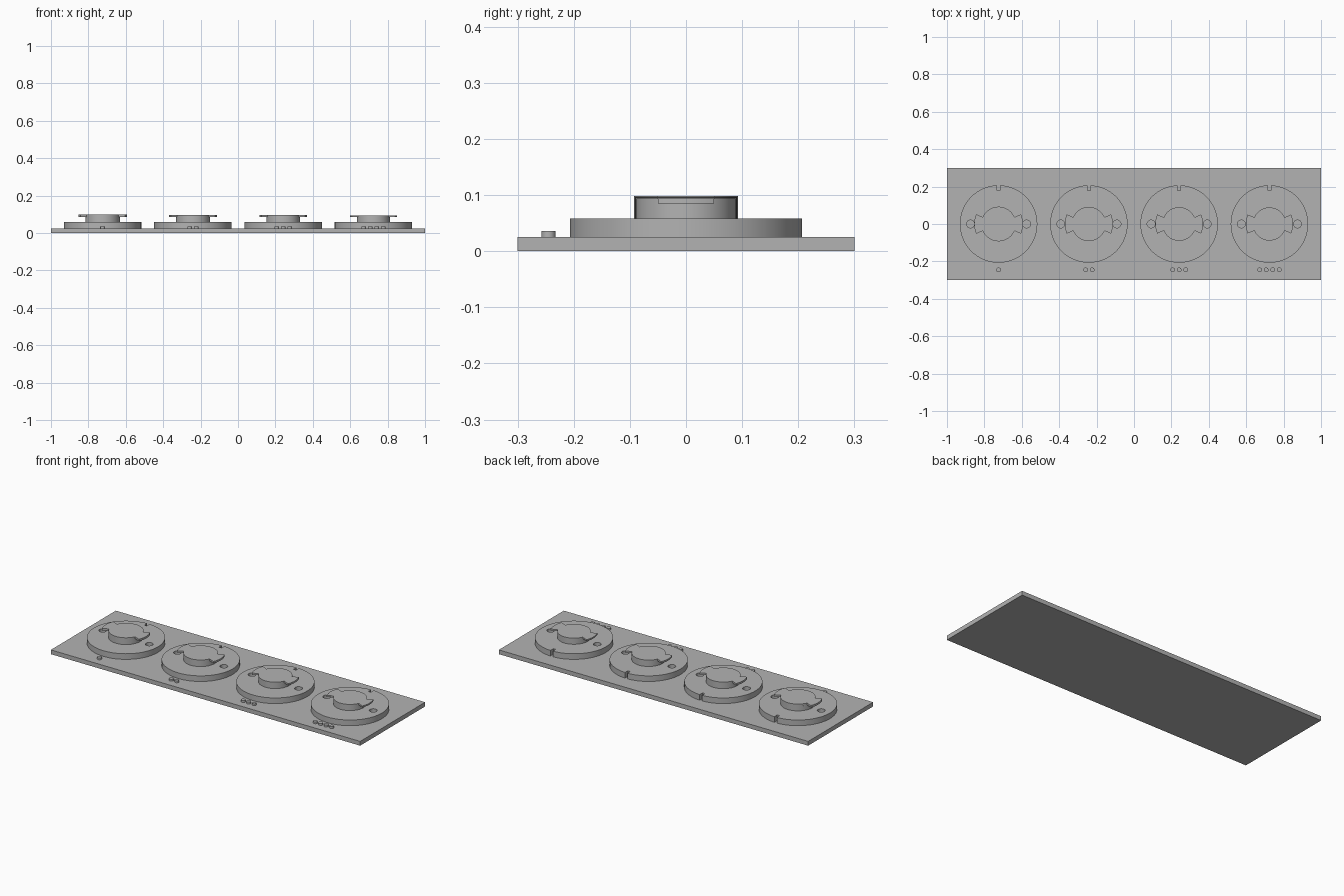
import bpy
import bmesh
from math import cos, sin, pi, radians

cube = bpy.data.objects.get("Cube")
if cube:
    bpy.data.objects.remove(cube)

grey = bpy.data.materials.new("plain grey")
grey.use_nodes = True
COLOUR = (0.45, 0.45, 0.45, 1)
grey.diffuse_color = COLOUR
grey.node_tree.nodes["Principled BSDF"].inputs["Base Color"].default_value = COLOUR


def prism(name, outline, z0, z1):
    """Extrude a closed outline from z0 up to z1."""
    bm = bmesh.new()
    face = bm.faces.new([bm.verts.new((x, y, z0)) for x, y in outline])
    top = bmesh.ops.extrude_face_region(bm, geom=[face])["geom"]
    for v in top:
        if isinstance(v, bmesh.types.BMVert):
            v.co.z = z1
    bmesh.ops.recalc_face_normals(bm, faces=bm.faces)
    mesh = bpy.data.meshes.new(name)
    bm.to_mesh(mesh)
    bm.free()
    mesh.materials.append(grey)
    obj = bpy.data.objects.new(name, mesh)
    bpy.context.collection.objects.link(obj)
    return obj


def circle(x, y, r, n):
    return [(x + r * cos(2 * pi * i / n), y + r * sin(2 * pi * i / n)) for i in range(n)]


def rectangle(x0, x1, y0, y1):
    return [(x0, y0), (x1, y0), (x1, y1), (x0, y1)]


def lug_outline(x, inner, outer, half):
    """Circle with two opposite wedge-shaped lugs along x."""
    pts = []
    spans = [(-half, half, outer), (half, pi - half, inner),
             (pi - half, pi + half, outer), (pi + half, 2 * pi - half, inner)]
    for a0, a1, r in spans:
        n = max(12, int((a1 - a0) / radians(4)))
        for i in range(n + 1):
            a = a0 + (a1 - a0) * i / n
            pts.append((x + r * cos(a), r * sin(a)))
    return pts


def cut(obj, cutters):
    """Subtract the cutters, bake the result and discard them."""
    for c in cutters:
        c.hide_render = True
        mod = obj.modifiers.new("cut", "BOOLEAN")
        mod.operation = "DIFFERENCE"
        mod.solver = "EXACT"
        mod.object = c
    bpy.context.view_layer.update()
    depsgraph = bpy.context.evaluated_depsgraph_get()
    baked = bpy.data.meshes.new_from_object(obj.evaluated_get(depsgraph))
    obj.modifiers.clear()
    obj.data = baked
    for c in cutters:
        bpy.data.objects.remove(c)


def smooth(obj):
    bpy.ops.object.select_all(action="DESELECT")
    obj.select_set(True)
    bpy.context.view_layer.objects.active = obj
    bpy.ops.object.shade_smooth_by_angle(angle=radians(30))


PLATE_TOP, DISC_TOP = 0.025, 0.058

# Base plate
prism("base_plate", rectangle(-1, 1, -0.3, 0.3), 0, PLATE_TOP)

# Four bayonet mounts, each a little smaller than the last
for k in range(4):
    x = -0.724 + 0.4827 * k
    shrink = 0.0013 * k
    tag = f"_{k + 1}"

    # Round disc with two pin holes and an index notch at the back
    disc = prism("disc" + tag, circle(x, 0, 0.207, 96), PLATE_TOP, DISC_TOP)
    cutters = [prism("hole_cutter", circle(x + s * 0.15, 0, 0.021, 32), PLATE_TOP - 0.01, 0.1)
               for s in (-1, 1)]
    cutters.append(prism("notch_cutter", rectangle(x - 0.008, x + 0.008, 0.18, 0.25),
                         PLATE_TOP - 0.01, 0.1))
    cut(disc, cutters)

    # Hub and its lugged cap
    hub_r = 0.0925 - shrink
    lug_z, top_z = 0.086 - shrink / 4, 0.098 - shrink
    hub = prism("hub" + tag, circle(x, 0, hub_r, 96), DISC_TOP, lug_z)
    cap = prism("lug_cap" + tag,
                lug_outline(x, hub_r, 0.13 - shrink, radians(23.5)), lug_z, top_z)

    # Counting dots in front of the mount
    dots = [prism(f"dot{tag}_{i + 1}", circle(x + 0.035 * (i - k / 2), -0.245, 0.0125, 32),
                  PLATE_TOP, 0.036) for i in range(k + 1)]

    for part in [disc, hub, cap] + dots:
        smooth(part)
